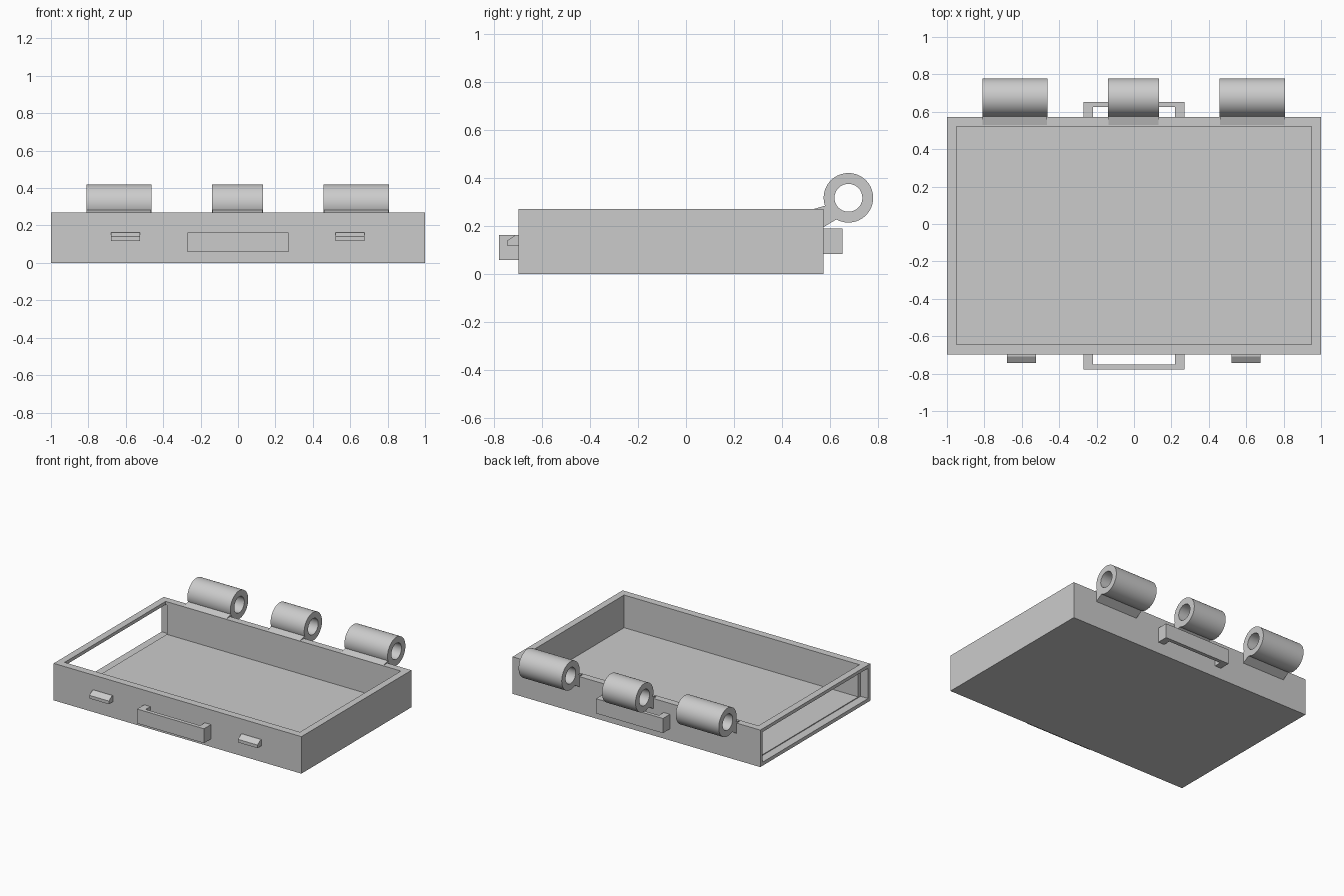
import bpy
import bmesh
from math import cos, sin, tau, radians
from mathutils import Vector

old = bpy.data.objects.get("Cube")
if old:
    bpy.data.objects.remove(old, do_unlink=True)

grey = bpy.data.materials.new("plain_grey")
grey.use_nodes = True
colour = (0.6, 0.6, 0.6, 1)
grey.diffuse_color = colour
grey.node_tree.nodes["Principled BSDF"].inputs["Base Color"].default_value = colour

FRONT, BACK, TOP = -0.697, 0.572, 0.27
INNER_FRONT, INNER_BACK, FLOOR = -0.643, 0.522, 0.032


def finish(name, bm):
    bmesh.ops.recalc_face_normals(bm, faces=bm.faces)
    mesh = bpy.data.meshes.new(name)
    bm.to_mesh(mesh)
    bm.free()
    mesh.materials.append(grey)
    obj = bpy.data.objects.new(name, mesh)
    bpy.context.collection.objects.link(obj)
    return obj


def prism(name, profile, axis, start, end):
    """Extrude a 2D outline along x (outline in y, z) or z (outline in x, y)."""
    bm = bmesh.new()
    place = (lambda a, b: (start, a, b)) if axis == "x" else (lambda a, b: (a, b, start))
    face = bm.faces.new([bm.verts.new(place(a, b)) for a, b in profile])
    shift = Vector((end - start, 0, 0)) if axis == "x" else Vector((0, 0, end - start))
    moved = bmesh.ops.extrude_face_region(bm, geom=[face])["geom"]
    bmesh.ops.translate(bm, vec=shift, verts=[v for v in moved if isinstance(v, bmesh.types.BMVert)])
    return finish(name, bm)


def box(name, x0, x1, y0, y1, z0, z1):
    return prism(name, [(x0, y0), (x1, y0), (x1, y1), (x0, y1)], "z", z0, z1)


def cut(target, cutter):
    cutter.hide_render = True
    mod = target.modifiers.new("cut", "BOOLEAN")
    mod.operation = "DIFFERENCE"
    mod.solver = "EXACT"
    mod.object = cutter
    bpy.context.view_layer.objects.active = target
    bpy.ops.object.modifier_apply(modifier=mod.name)
    bpy.data.objects.remove(cutter, do_unlink=True)


# Tray: hollow box with one open end under a thin rim strip
tray = box("tray", -1, 1, FRONT, BACK, 0, TOP)
cut(tray, box("cavity", -0.95, 0.95, INNER_FRONT, INNER_BACK, FLOOR, 0.4))
cut(tray, box("end_opening", -1.1, -0.94, FRONT + 0.026, BACK - 0.026, 0.026, TOP - 0.024))


# Handles: flat U-shaped brackets on front and back
def handle(name, wall, tip, bar, z0, z1):
    outline = [(-0.27, wall), (-0.27, tip), (0.27, tip), (0.27, wall),
               (0.22, wall), (0.22, bar), (-0.22, bar), (-0.22, wall)]
    prism(name, outline, "z", z0, z1)


handle("front_handle", FRONT, -0.778, -0.75, 0.058, 0.163)
handle("back_handle", BACK, 0.652, 0.625, 0.083, 0.19)

# Latches: small catches with a sloped upper face
catch = [(FRONT, 0.117), (-0.743, 0.117), (-0.743, 0.14), (-0.708, 0.163), (FRONT, 0.163)]
for side, x0 in (("right", -0.68), ("left", 0.52)):
    prism(side + "_latch", catch, "x", x0, x0 + 0.157)


# Hinges: smooth tubes on wedge-shaped mounts
def tube(name, x0, x1, y, z, outer, inner, sides=64):
    bm = bmesh.new()
    rings = []
    for x, r in ((x0, outer), (x1, outer), (x1, inner), (x0, inner)):
        rings.append([bm.verts.new((x, y + r * cos(tau * i / sides), z + r * sin(tau * i / sides)))
                      for i in range(sides)])
    for a, b in zip(rings, rings[1:] + rings[:1]):
        for i in range(sides):
            j = (i + 1) % sides
            bm.faces.new((a[i], a[j], b[j], b[i]))
    obj = finish(name, bm)
    bpy.ops.object.select_all(action="DESELECT")
    obj.select_set(True)
    bpy.context.view_layer.objects.active = obj
    bpy.ops.object.shade_smooth_by_angle(angle=radians(30))


mount = [(0.53, TOP), (0.585, 0.286), (0.6, 0.286), (0.628, 0.228), (BACK, 0.195), (BACK, TOP)]
for side, x0, x1 in (("right", -0.81, -0.463), ("middle", -0.138, 0.133), ("left", 0.458, 0.806)):
    tube(side + "_hinge_tube", x0, x1, 0.676, 0.317, 0.103, 0.058)
    prism(side + "_hinge_mount", mount, "x", x0 + 0.001, x1 - 0.001)
